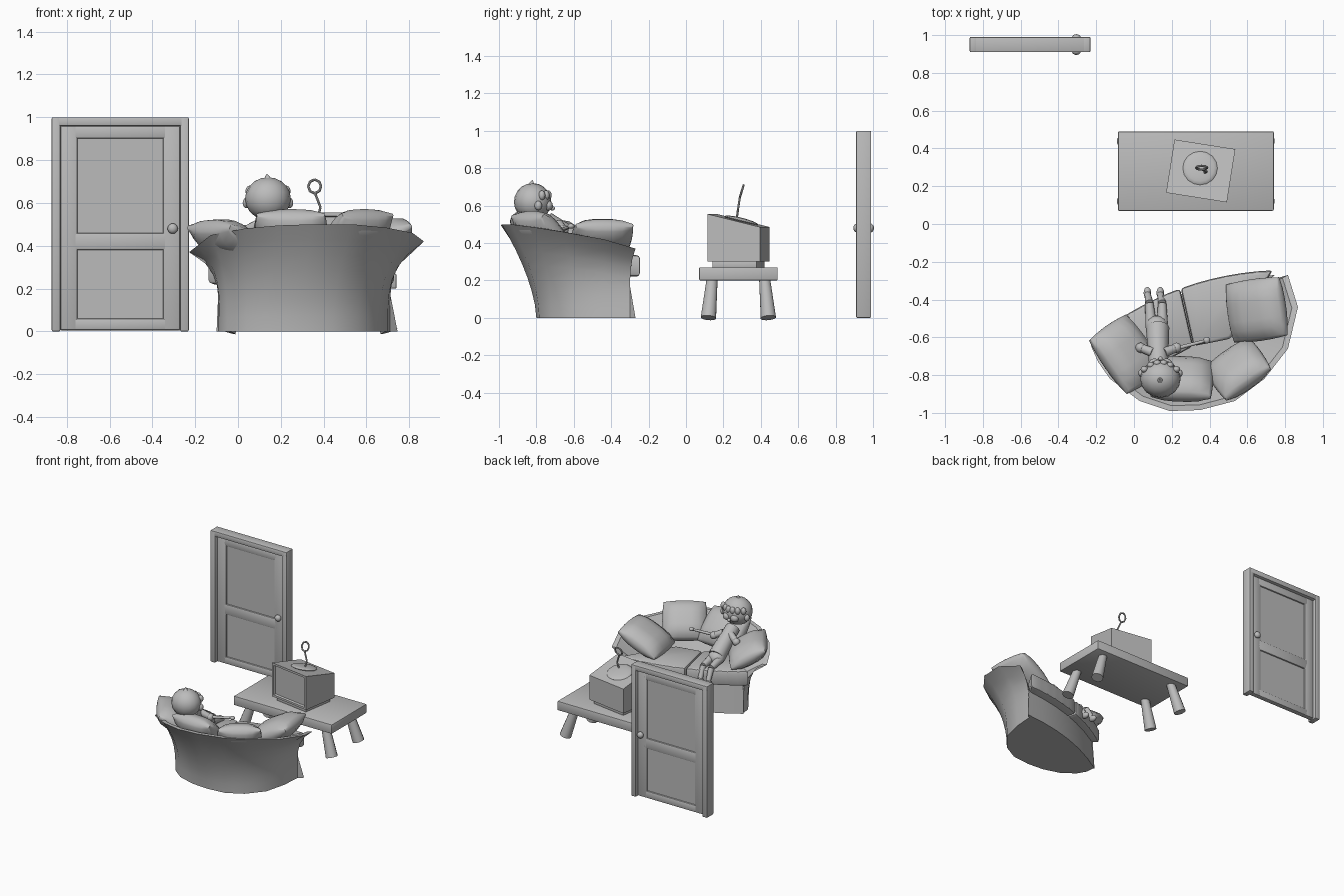
import bpy, bmesh
from math import radians, sin, cos, pi
from mathutils import Vector, Matrix

default_cube = bpy.data.objects.get("Cube")
if default_cube:
    bpy.data.objects.remove(default_cube, do_unlink=True)

clay = bpy.data.materials.new("plain_grey")
clay.use_nodes = True
clay.diffuse_color = (.5, .5, .5, 1)
clay.node_tree.nodes["Principled BSDF"].inputs["Base Color"].default_value = clay.diffuse_color
parts = []


def finish(bm, name, matrix=None, bevel=0):
    """Turn a bmesh into a named object, with optional rounded edges."""
    bmesh.ops.recalc_face_normals(bm, faces=bm.faces)
    if bevel:
        bmesh.ops.bevel(bm, geom=bm.edges[:], offset=bevel, segments=2,
                        profile=.5, affect='EDGES', clamp_overlap=True)
    mesh = bpy.data.meshes.new(name)
    bm.to_mesh(mesh)
    bm.free()
    mesh.materials.append(clay)
    obj = bpy.data.objects.new(name, mesh)
    bpy.context.collection.objects.link(obj)
    if matrix:
        obj.matrix_world = matrix
    parts.append(obj)
    return obj


def box(name, low, high, bevel=.006, matrix=None):
    low, high = Vector(low), Vector(high)
    bm = bmesh.new()
    bmesh.ops.create_cube(bm, size=1)
    for v in bm.verts:
        v.co = Vector((low[k] + (v.co[k] + .5) * (high[k] - low[k]) for k in range(3)))
    return finish(bm, name, matrix, bevel)


def ball(name, center, radii, tilt=0):
    bm = bmesh.new()
    bmesh.ops.create_uvsphere(bm, u_segments=16, v_segments=10, radius=1)
    place = Matrix.Translation(center) @ Matrix.Rotation(tilt, 4, 'X')
    bm.transform(place @ Matrix.Diagonal((*radii, 1)))
    return finish(bm, name)


def rod(name, start, end, r_start, r_end, sides=12):
    start, end = Vector(start), Vector(end)
    axis = end - start
    bm = bmesh.new()
    bmesh.ops.create_cone(bm, cap_ends=True, segments=sides, radius1=r_start,
                          radius2=r_end, depth=axis.length)
    turn = axis.to_track_quat('Z', 'Y').to_matrix().to_4x4()
    bm.transform(Matrix.Translation((start + end) / 2) @ turn)
    return finish(bm, name)


def prism(name, lower, upper, z_low, z_high, bevel=0):
    """Solid between two outlines with the same number of points."""
    bm = bmesh.new()
    bottom = [bm.verts.new((p[0], p[1], z_low)) for p in lower]
    top = [bm.verts.new((p[0], p[1], z_high)) for p in upper]
    bm.faces.new(bottom)
    bm.faces.new(top)
    for i in range(len(top)):
        j = (i + 1) % len(top)
        bm.faces.new((bottom[i], bottom[j], top[j], top[i]))
    return finish(bm, name, None, bevel)


def pillow(name, center, size, facing, tilt):
    """Puffed square cushion whose upper edge leans outward."""
    bm = bmesh.new()
    bmesh.ops.create_cube(bm, size=2)
    bmesh.ops.subdivide_edges(bm, edges=bm.edges[:], cuts=5, use_grid_fill=True)
    for v in bm.verts:
        x, y, z = v.co
        puff = (1 - .5 * x ** 4) * (1 - .5 * y ** 4)
        v.co = (x * size[0] / 2 * (1 - .06 * y * y - .08 * z * z),
                y * size[1] / 2 * (1 - .06 * x * x - .08 * z * z),
                z * size[2] / 2 * puff)
    turn = Matrix.Rotation(radians(facing - 90), 4, 'Z') @ Matrix.Rotation(radians(tilt), 4, 'X')
    return finish(bm, name, Matrix.Translation(center) @ turn)


# Door: frame, slab with recessed panels, knobs on both sides
for name, x0, x1, z0, z1 in (("left", -.27, -.23, 0, 1), ("right", -.87, -.83, 0, 1),
                             ("top", -.87, -.23, .96, 1)):
    box("door_frame_" + name, (x0, .91, z0), (x1, .99, z1))
box("door_core", (-.83, .94, .005), (-.27, .96, .96), 0)
for i, x in enumerate((-.83, -.35)):
    box("door_stile_%d" % i, (x, .93, .005), (x + .08, .97, .96), .009)
for i, (z0, z1) in enumerate(((.005, .06), (.38, .46), (.9, .96))):
    box("door_rail_%d" % i, (-.78, .93, z0), (-.32, .97, z1), .009)
for side, y in (("front", .915), ("back", .985)):
    ball("door_knob_" + side, (-.305, y, .48), (.024, .02, .024))

# Table with four splayed legs
box("table_top", (-.085, .07, .2), (.74, .49, .27))
for sx in (-1, 1):
    for sy in (-1, 1):
        rod("table_leg", (.327 + sx * .378, .28 + sy * .16, 0),
            (.327 + sx * .31, .28 + sy * .14, .21), .042, .03)

# Television: sloped cabinet with a recessed screen
turn = Matrix.Translation((.353, .281, 0)) @ Matrix.Rotation(radians(-9), 4, 'Z')
box("television_base", (-.14, -.12, .265), (.14, .12, .305), .004, turn)
bm = bmesh.new()
bmesh.ops.create_cube(bm, size=1)
for v in bm.verts:
    x, y, z = v.co
    v.co = (x * .326, y * .285, (.52 - y * .07) if z > 0 else .3)
bm.normal_update()
screen = min(bm.faces, key=lambda f: f.normal.y)
bmesh.ops.inset_region(bm, faces=[screen], thickness=.022)
inner = bmesh.ops.inset_region(bm, faces=[screen], thickness=.006)
bmesh.ops.translate(bm, verts=screen.verts[:], vec=(0, .015, 0))
finish(bm, "television_cabinet", turn)
ball("antenna_base", (.35, .296, .52), (.092, .092, .015), radians(-14))

# Wire antenna ending in a loop
wire = [(.37, .27, .52), (.385, .278, .58), (.36, .288, .645)]
wire += [(.358 - .03 * sin(a * pi / 4), .288 + .01 * (1 - cos(a * pi / 4)),
          .677 - .032 * cos(a * pi / 4)) for a in range(9)]
for a, b in zip(wire, wire[1:]):
    rod("antenna_wire", a, b, .006, .006, 8)

# Sofa shell: rim and foot outlines joined by a flaring wall
rim = [(-.228, -.645, .37), (-.19, -.73, .4), (-.127, -.82, .45), (.03, -.937, .48),
       (.19, -.99, .495), (.35, -.985, .5), (.534, -.937, .5), (.69, -.82, .485),
       (.815, -.66, .46), (.868, -.44, .42), (.815, -.27, .37)]
foot = [(-.09, -.56), (-.085, -.62), (-.05, -.68), (.04, -.75), (.17, -.79), (.3, -.8),
        (.44, -.785), (.56, -.72), (.66, -.6), (.7, -.44), (.71, -.3)]
middle = Vector((.33, -.52, 0))
bm = bmesh.new()
columns = []
for i, (r, f) in enumerate(zip(rim, foot)):
    top, base = Vector(r), Vector((*f, 0))
    flare = 1.6 + 3.5 * (i / 5 - 1) ** 2
    column = []
    for level in range(8):
        h = level / 7
        p = base.lerp(top, h ** flare)
        column.append((p.x, p.y, top.z * h))
    for amount, z in ((.06, top.z), (.4, .24)):
        p = top.lerp(middle, amount)
        column.append((p.x, p.y, z))
    columns.append([bm.verts.new(p) for p in column])
for a, b in zip(columns, columns[1:]):
    for k in range(len(a) - 1):
        bm.faces.new((a[k], b[k], b[k + 1], a[k + 1]))
for end in (columns[0], columns[-1]):
    bm.faces.new(end)
finish(bm, "sofa_shell")


# Sofa front: bowed base and two seat cushions
def bow(start, end, bulge, s0=0, s1=1, count=7):
    start, end = Vector(start), Vector(end)
    points = []
    for k in range(count):
        s = s0 + (s1 - s0) * k / (count - 1)
        points.append(start.lerp(end, s) + Vector((-.33, .94)) * bulge * 4 * s * (1 - s))
    return points


back = [Vector(f) for f in foot[::-1]]
prism("sofa_base", bow((-.1, -.55), (.745, -.27), .06) + back,
      bow((-.085, -.565), (.7, -.31), .05) + back, 0, .23)
target = Vector((.36, -.85))
for name, s0, s1 in (("right", 0, .468), ("left", .472, 1)):
    front = bow((-.145, -.55), (.735, -.245), .07, s0, s1)
    outline = front + [front[-1].lerp(target, .6), front[0].lerp(target, .6)]
    prism("seat_cushion_" + name, outline, outline, .22, .335, .018)

# Loose pillows around the back
pillow("arm_pillow_right", (-.04, -.69, .42), (.37, .29, .15), 215, 30)
pillow("back_pillow_right", (.25, -.82, .45), (.34, .29, .15), 268, 45)
pillow("back_pillow_left", (.55, -.77, .45), (.31, .29, .15), 305, 45)
pillow("arm_pillow_left", (.65, -.455, .42), (.33, .34, .15), 8, 28)

# Seated figure: head, hair, face
ball("head", (.14, -.82, .62), (.107, .1, .1))
rod("hair_tuft", (.14, -.83, .7), (.135, -.82, .735), .025, .002)
for k in range(6):
    a = (k - 2.5) / 2.5
    ball("hair_curl", (.14 + a * .085, -.735 - a * a * .035, .655), (.02, .018, .026))
for side in (-1, 1):
    ball("eye", (.14 + side * .032, -.738, .6), (.03, .026, .028))
    ball("ear", (.14 + side * .1, -.79, .6), (.018, .02, .025))
ball("nose", (.14, -.715, .585), (.012, .014, .012))

# Reclining body, limbs and the stick in its hand
rod("torso", (.13, -.75, .52), (.125, -.55, .38), .05, .062)
ball("hips", (.12, -.54, .375), (.06, .055, .05))
for side in (-1, 1):
    hand = (.13 + side * .095, -.655, .47)
    rod("arm", (.13 + side * .03, -.68, .5), hand, .026, .022)
    ball("hand", hand, (.027, .027, .027))
    knee = (.115 + side * .034, -.42, .35)
    ankle = (.105 + side * .034, -.365, .26)
    rod("thigh", (.12 + side * .03, -.53, .37), knee, .03, .022)
    rod("shin", knee, ankle, .022, .016)
    ball("shoe", ankle, (.02, .032, .022))
rod("stick", (.2, -.665, .47), (.39, -.615, .49), .011, .008)
ball("stick_tip", (.385, -.615, .49), (.018, .018, .014))

# Smooth shading with crisp edges
bpy.ops.object.select_all(action='DESELECT')
for obj in parts:
    obj.select_set(True)
bpy.context.view_layer.objects.active = parts[0]
bpy.ops.object.shade_smooth_by_angle(angle=radians(40))
